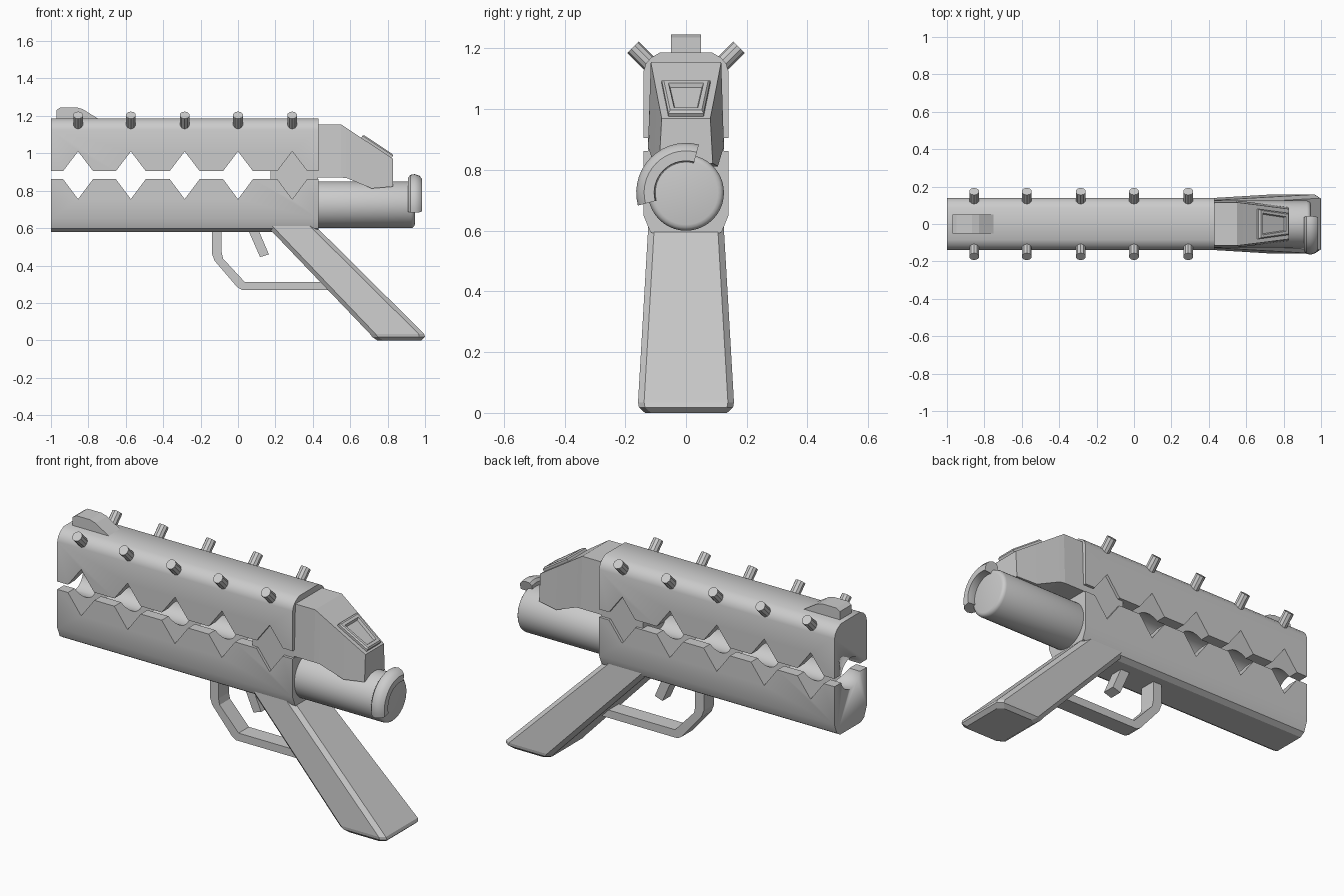
import bpy, bmesh, math
from mathutils import Vector, Matrix

if "Cube" in bpy.data.objects:
    bpy.data.objects.remove(bpy.data.objects["Cube"])


def finish(name, bm, smooth=None):
    bmesh.ops.recalc_face_normals(bm, faces=bm.faces)
    me = bpy.data.meshes.new(name)
    bm.to_mesh(me)
    bm.free()
    ob = bpy.data.objects.new(name, me)
    bpy.context.collection.objects.link(ob)
    if smooth:
        bpy.ops.object.select_all(action='DESELECT')
        bpy.context.view_layer.objects.active = ob
        ob.select_set(True)
        bpy.ops.object.shade_smooth_by_angle(angle=math.radians(smooth))
    return ob


def loft(name, rings, smooth=None):
    """Skin a list of equal-length point rings and cap both ends."""
    bm = bmesh.new()
    vs = [[bm.verts.new(p) for p in r] for r in rings]
    n = len(vs[0])
    for a, b in zip(vs, vs[1:]):
        for i in range(n):
            j = (i + 1) % n
            bm.faces.new((a[i], a[j], b[j], b[i]))
    bm.faces.new(vs[0])
    bm.faces.new(vs[-1])
    return finish(name, bm, smooth)


def prism(name, pts, w, smooth=None):
    return loft(name, [[(x, y, z) for x, z in pts] for y in (-w, w)], smooth)


def rod(name, a, b, r, sides, bevel=0, smooth=40):
    a, b = Vector(a), Vector(b)
    rot = (b - a).to_track_quat('Z', 'Y').to_matrix().to_4x4()
    bm = bmesh.new()
    bmesh.ops.create_cone(bm, cap_ends=True, segments=sides, radius1=r, radius2=r,
                          depth=(b - a).length, matrix=Matrix.Translation((a + b) / 2) @ rot)
    if bevel:
        rim = [e for e in bm.edges if any(len(f.verts) > 4 for f in e.link_faces)]
        bmesh.ops.bevel(bm, geom=rim, offset=bevel, segments=3, profile=0.5, affect='EDGES')
    return finish(name, bm, smooth)


def cut(ob, cutter):
    m = ob.modifiers.new("cut", 'BOOLEAN')
    m.operation, m.solver, m.object = 'DIFFERENCE', 'EXACT', cutter
    cutter.hide_render = True
    cutter.hide_set(True)


CENTRES = (-0.855, -0.573, -0.285, 0.0, 0.29)

# Main body: rounded section swept along x
half = [(0.09, 0.58), (0.118, 0.597), (0.14, 0.65), (0.14, 1.125),
        (0.132, 1.15), (0.115, 1.17), (0.085, 1.187)]
section = half + [(-y, z) for y, z in reversed(half)]
body = loft("body", [[(x, y, z) for y, z in section] for x in (-1.0, 0.43)], 30)

# Slot with diamond openings splits the body, round bore runs inside it
up, down = [(-1.1, 0.905)], [(-1.1, 0.862)]
for c in CENTRES:
    up += [(c - 0.08, 0.905), (c, 1.01), (c + 0.08, 0.905)]
    down += [(c - 0.08, 0.862), (c, 0.755), (c + 0.08, 0.862)]
up.append((0.5, 0.905))
down.append((0.5, 0.862))
cut(body, prism("slot_cutter", up + down[::-1], 0.3))
cut(body, rod("bore_cutter", (-1.1, 0, 0.883), (0.2, 0, 0.883), 0.085, 32))

# Inner block behind the last diamond
prism("inner_block", [(0.175, 0.74), (0.428, 0.74), (0.428, 1.03), (0.175, 1.03)], 0.125)

# Angled pegs along both top edges
for side, label in ((-1, "front"), (1, "back")):
    for i, c in enumerate(CENTRES):
        rod(f"peg_{label}_{i + 1}", (c, side * 0.10, 1.13), (c, side * 0.174, 1.204),
            0.027, 10, smooth=20)

# Front sight
prism("front_sight", [(-0.97, 1.18), (-0.97, 1.232), (-0.948, 1.246), (-0.865, 1.246),
                      (-0.83, 1.236), (-0.74, 1.18)], 0.05)

# Tapered rear block: (x, bottom z, top z, top half width, bottom half width)
rear = [(0.42, 0.87, 1.155, 0.116, 0.125), (0.55, 0.87, 1.155, 0.116, 0.125),
        (0.58, 0.868, 1.135, 0.112, 0.122), (0.715, 0.812, 1.046, 0.095, 0.105),
        (0.83, 0.822, 0.97, 0.08, 0.088)]
loft("rear_block", [[(x, -b, lo), (x, b, lo), (x, t, hi), (x, -t, hi)]
                    for x, lo, hi, t, b in rear])

# Raised trapezoid frame on the rear slope, with a sunken panel
slope = Vector((0.28, 0, -0.185)).normalized()
normal = Vector((0.185, 0, 0.28)).normalized()
origin = Vector((0.55, 0, 1.155))


def on_slope(s0, s1, w0, w1, h):
    return [origin + slope * s + normal * h + Vector((0, y, 0))
            for s, y in ((s0, -w0), (s0, w0), (s1, w1), (s1, -w1))]


loft("rear_frame", [on_slope(0.13, 0.325, 0.08, 0.058, -0.02),
                    on_slope(0.13, 0.325, 0.08, 0.058, 0.013),
                    on_slope(0.14, 0.317, 0.073, 0.052, 0.02),
                    on_slope(0.155, 0.302, 0.058, 0.039, 0.02),
                    on_slope(0.162, 0.297, 0.052, 0.035, 0.006)])

# Rear cylinder
rod("rear_cylinder", (0.3, 0, 0.725), (0.945, 0, 0.725), 0.125, 40, 0.02)

# Partial rim wrapped round the cylinder end
rim = [(0.91, 0.11), (0.91, 0.145), (0.922, 0.16), (0.945, 0.164), (0.97, 0.155),
       (0.985, 0.138), (0.985, 0.105), (0.935, 0.1)]
arc = [math.radians(75 + 120 * i / 14) for i in range(15)]
loft("rear_rim", [[(x, r * math.cos(a), 0.725 + r * math.sin(a)) for x, r in rim]
                  for a in arc], 35)


# Grip: chamfered section lofted down the slant
def grip_ring(z, x0, x1, w, cx=0.03, cy=0.02):
    return [(x0 + cx, -w, z), (x1 - cx, -w, z), (x1, cy - w, z), (x1, w - cy, z),
            (x1 - cx, w, z), (x0 + cx, w, z), (x0, w - cy, z), (x0, cy - w, z)]


loft("grip", [grip_ring(0.62, 0.145, 0.405, 0.124), grip_ring(0.035, 0.705, 0.995, 0.158),
              grip_ring(0.018, 0.718, 1.0, 0.155), grip_ring(0.0, 0.745, 0.98, 0.135)])

# Trigger guard and trigger
prism("trigger_guard", [(-0.14, 0.6), (-0.14, 0.465), (-0.125, 0.425), (-0.005, 0.285),
                        (0.02, 0.27), (0.5, 0.27), (0.46, 0.313), (0.035, 0.313),
                        (-0.08, 0.437), (-0.087, 0.47), (-0.087, 0.6)], 0.045)
prism("trigger", [(0.05, 0.6), (0.118, 0.445), (0.165, 0.46), (0.105, 0.6)], 0.035)
